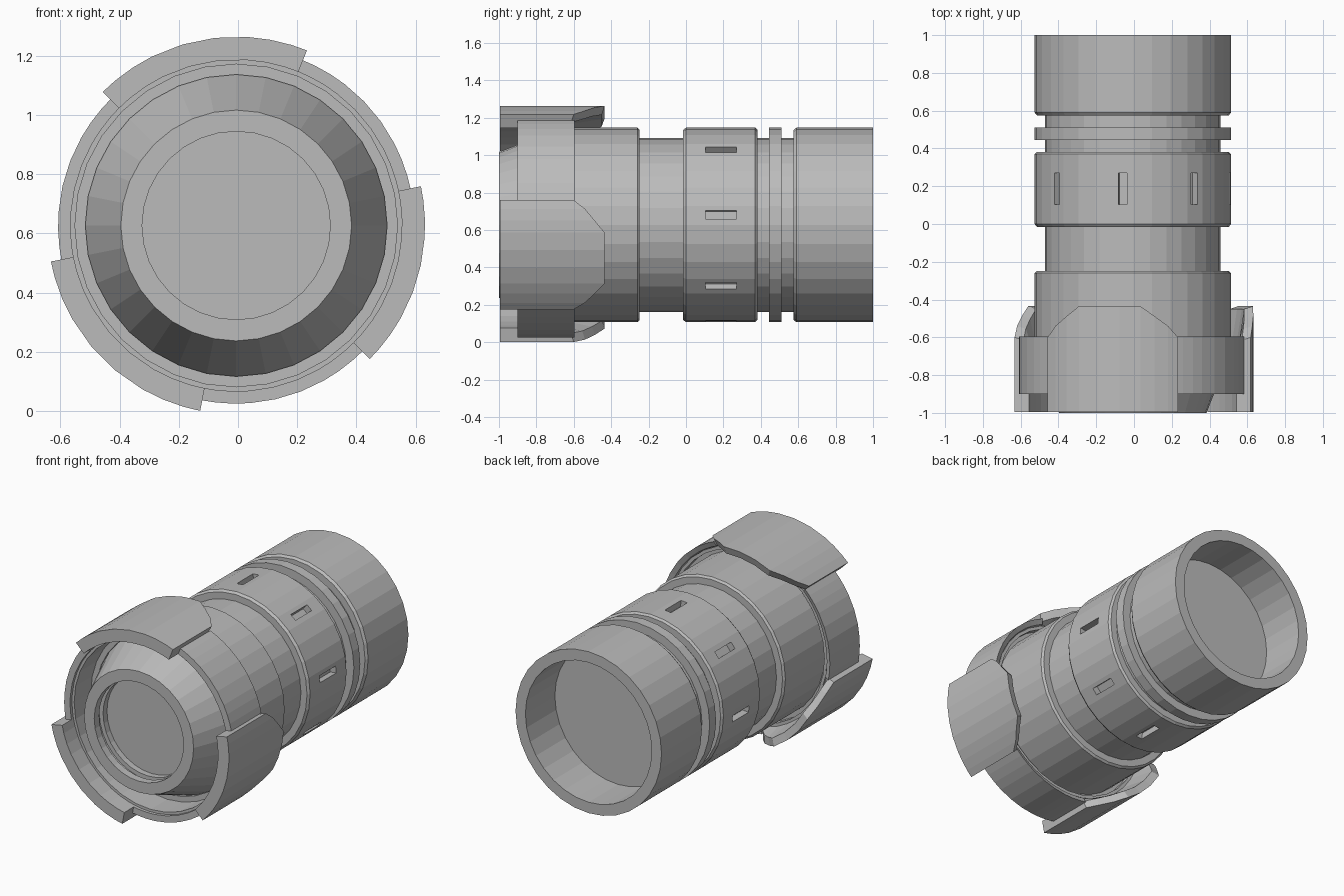
import bpy, bmesh, math
from mathutils import Matrix

if "Cube" in bpy.data.objects:
    bpy.data.objects.remove(bpy.data.objects["Cube"])

CX, CZ, SIDES = -0.006, 0.627, 32

grey = bpy.data.materials.new("metal grey")
grey.diffuse_color = (0.5, 0.5, 0.5, 1)
grey.use_nodes = True
grey.node_tree.nodes["Principled BSDF"].inputs["Base Color"].default_value = grey.diffuse_color


def finish(bm, name):
    bmesh.ops.recalc_face_normals(bm, faces=bm.faces)
    me = bpy.data.meshes.new(name)
    bm.to_mesh(me)
    bm.free()
    me.materials.append(grey)
    ob = bpy.data.objects.new(name, me)
    bpy.context.collection.objects.link(ob)
    return ob


def polar(r, deg, y):
    a = math.radians(deg)
    return (CX + r * math.cos(a), y, CZ + r * math.sin(a))


def lathe(name, profile, closed=False):
    """Spin (radius, y) points about the barrel axis; open profiles get capped."""
    bm = bmesh.new()
    rings = [[bm.verts.new(polar(r, 360 * i / SIDES, y)) for i in range(SIDES)]
             for r, y in profile]
    pairs = list(zip(rings, rings[1:]))
    if closed:
        pairs.append((rings[-1], rings[0]))
    for a, b in pairs:
        for i in range(SIDES):
            j = (i + 1) % SIDES
            bm.faces.new((a[i], a[j], b[j], b[i]))
    if not closed:
        bm.faces.new(rings[0])
        bm.faces.new(rings[-1])
    return finish(bm, name)


def arc_plate(name, a0, a1, front, rear, r_in, r_out, r_in_rear, steps=8):
    """Curved plate; rear(t) gives the back edge for t from -1 to 1."""
    bm = bmesh.new()
    ts = [-1, -0.85, -0.65, -0.45, -0.15, 0.15, 0.45, 0.65, 0.85, 1]
    cols = []
    for t in ts:
        a = (a0 + a1) / 2 + t * (a1 - a0) / 2
        yr = rear(t)
        pts = [(r_out, front), (r_out, yr), (r_in_rear, yr - 0.015),
               (r_in, -0.64), (r_in, front)]
        cols.append([bm.verts.new(polar(r, a, y)) for r, y in pts])
    for p, q in zip(cols, cols[1:]):
        for i in range(5):
            j = (i + 1) % 5
            bm.faces.new((p[i], p[j], q[j], q[i]))
    bm.faces.new(cols[0])
    bm.faces.new(cols[-1])
    return finish(bm, name)


# Barrel: front recess, cone, grooves, tail recess
R, G = 0.52, 0.465
barrel = lathe("barrel", [
    (0.318, -0.87), (0.318, -0.91), (0.345, -0.91), (0.345, -0.95),
    (0.318, -0.95), (0.318, -1.0), (0.39, -1.0), (R, -0.67),
    (R, -0.26), (R - 0.012, -0.248), (G, -0.248),
    (G, -0.015), (R - 0.012, -0.015), (R, 0.0),
    (R, 0.37), (R - 0.012, 0.382), (G, 0.382),
    (G, 0.445), (R, 0.445), (R, 0.51), (G, 0.51),
    (G, 0.575), (R - 0.012, 0.575), (R, 0.59),
    (R, 1.0), (0.45, 1.0), (0.45, 0.7)])

# Slots cut around the middle band
bm = bmesh.new()
for k in range(8):
    a = 6 + 45 * k
    m = (Matrix.Translation(polar(0.525, a, 0.187))
         @ Matrix.Rotation(-math.radians(a), 4, 'Y')
         @ Matrix.Diagonal((0.10, 0.165, 0.044, 1)))
    bmesh.ops.create_cube(bm, size=1, matrix=m)
cutter = finish(bm, "slot_cutter")
cutter.hide_render = True
mod = barrel.modifiers.new("slots", 'BOOLEAN')
mod.operation, mod.object, mod.solver = 'DIFFERENCE', cutter, 'EXACT'
bpy.context.view_layer.objects.active = barrel
bpy.ops.object.modifier_apply(modifier="slots")
bpy.data.objects.remove(cutter)

# Flange and thin sleeve holding the shroud
lathe("shroud_flange", [(0.51, -0.71), (0.565, -0.71),
                        (0.565, -0.66), (0.51, -0.66)], closed=True)
lathe("shroud_sleeve", [(0.545, -0.88), (0.565, -0.88),
                        (0.565, -0.62), (0.545, -0.62)], closed=True)


def blade_rear(t):
    t = abs(t)
    if t <= 0.45:
        return -0.435
    if t <= 0.85:
        return -0.435 - (t - 0.45) / 0.4 * 0.105
    return -0.54 - (t - 0.85) / 0.15 * 0.06


# Three raised blades and the lower links between them
blades = [(68, 135), (191, 259), (315, 372)]
for i, (a0, a1) in enumerate(blades):
    arc_plate(f"shroud_blade_{i + 1}", a0, a1, -0.995, blade_rear,
              0.56, 0.638, 0.59)
    b0 = blades[(i + 1) % 3][0] + (360 if i == 2 else 0)
    arc_plate(f"shroud_link_{i + 1}", a1, b0, -0.9, lambda t: -0.595,
              0.56, 0.602, 0.57)
